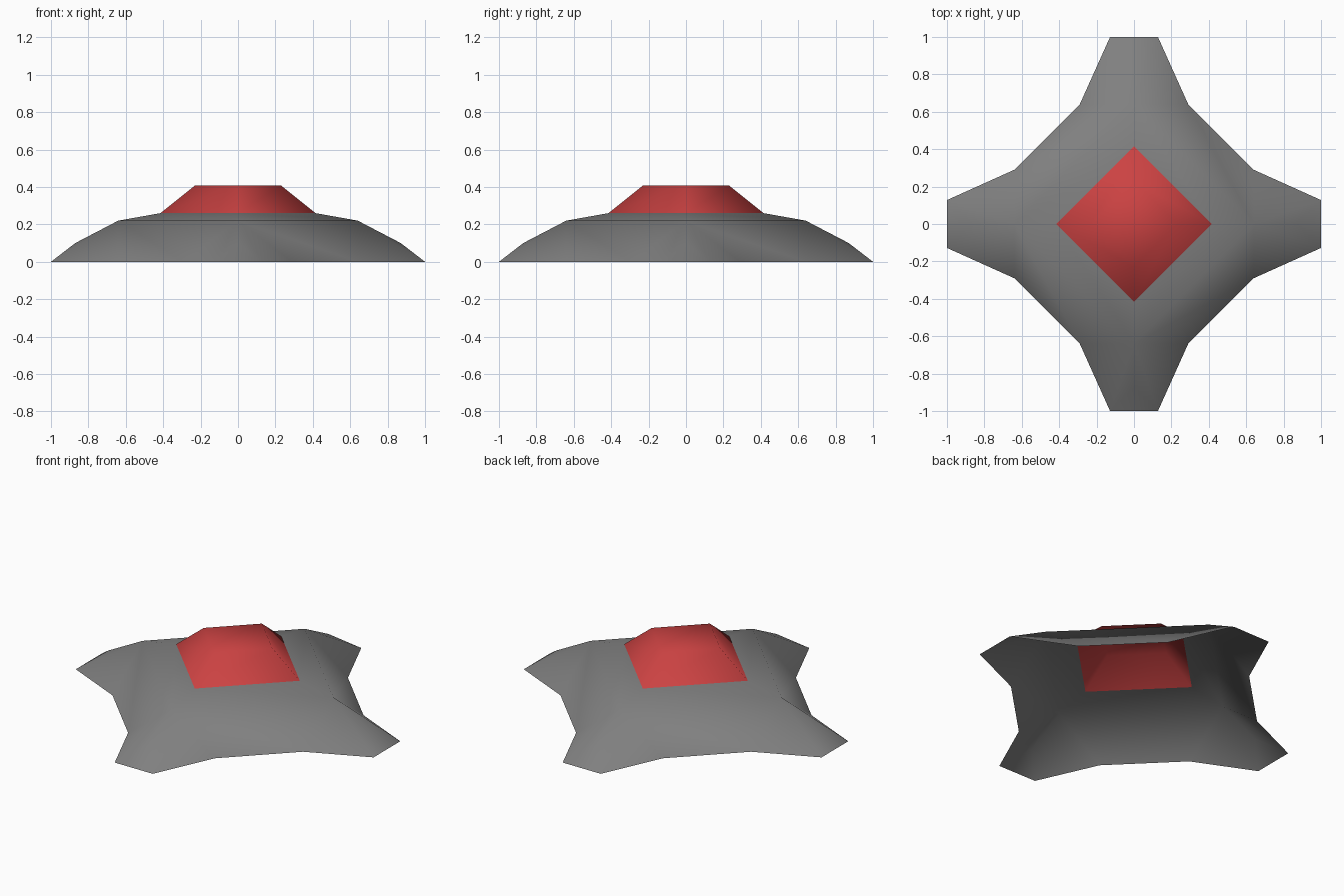
import bpy, bmesh
from mathutils import Matrix, Vector
from math import pi

if "Cube" in bpy.data.objects:
    bpy.data.objects.remove(bpy.data.objects["Cube"])


def material(name, rgb):
    m = bpy.data.materials.new(name)
    m.diffuse_color = (*rgb, 1)
    m.use_nodes = True
    m.node_tree.nodes["Principled BSDF"].inputs["Base Color"].default_value = m.diffuse_color
    return m


def four_way(name, points, faces, mat, cap=None):
    """Build one quarter, turn it four times about z and weld the seams."""
    bm = bmesh.new()
    for i in range(4):
        turn = Matrix.Rotation(i * pi / 2, 3, 'Z')
        vs = {k: bm.verts.new(turn @ Vector(p)) for k, p in points.items()}
        for f in faces:
            bm.faces.new([vs[k] for k in f])
    bmesh.ops.remove_doubles(bm, verts=bm.verts, dist=0.001)
    if cap is not None:
        edges = [e for e in bm.edges if e.is_boundary
                 and all(v.co.z > cap for v in e.verts)]
        bmesh.ops.holes_fill(bm, edges=edges)
    # an open shell: make sure it faces outwards
    bmesh.ops.recalc_face_normals(bm, faces=bm.faces)
    if sum(f.normal.z * f.calc_area() for f in bm.faces) < 0:
        bmesh.ops.reverse_faces(bm, faces=bm.faces)
    for f in bm.faces:
        f.smooth = True
    me = bpy.data.meshes.new(name)
    bm.to_mesh(me)
    bm.free()
    me.materials.append(mat)
    ob = bpy.data.objects.new(name, me)
    bpy.context.collection.objects.link(ob)
    return ob


grey = material("grey shell", (0.216, 0.216, 0.216))
red = material("red cap", (0.60, 0.055, 0.055))

# Hollow grey shell: stepped diamond pyramid with one ridged foot along +x
shell = {
    "crown": (0.415, 0, 0.26), "next_crown": (0, 0.415, 0.26),
    "ridge": (0.64, 0, 0.22), "next_ridge": (0, 0.64, 0.22),
    "knuckle": (0.87, 0, 0.10),
    "toe_l": (1, 0.128, 0), "toe_r": (1, -0.128, 0),
    "hip_l": (0.64, 0.29, 0), "hip_r": (0.64, -0.29, 0),
    "next_hip": (0.29, 0.64, 0),
}
four_way("four_foot_shell", shell, [
    ("crown", "ridge", "next_ridge", "next_crown"),
    ("ridge", "hip_l", "next_hip", "next_ridge"),
    ("ridge", "toe_l", "hip_l"), ("ridge", "knuckle", "toe_l"),
    ("ridge", "hip_r", "toe_r"), ("ridge", "toe_r", "knuckle"),
    ("knuckle", "toe_r", "toe_l"),
], grey)

# Red diamond cap: sloping sides and a flat top, open underneath
cap = {"a": (0.415, 0, 0.26), "b": (0, 0.415, 0.26),
       "c": (0, 0.23, 0.408), "d": (0.23, 0, 0.408)}
four_way("diamond_cap", cap, [("a", "b", "c", "d")], red, cap=0.4)
